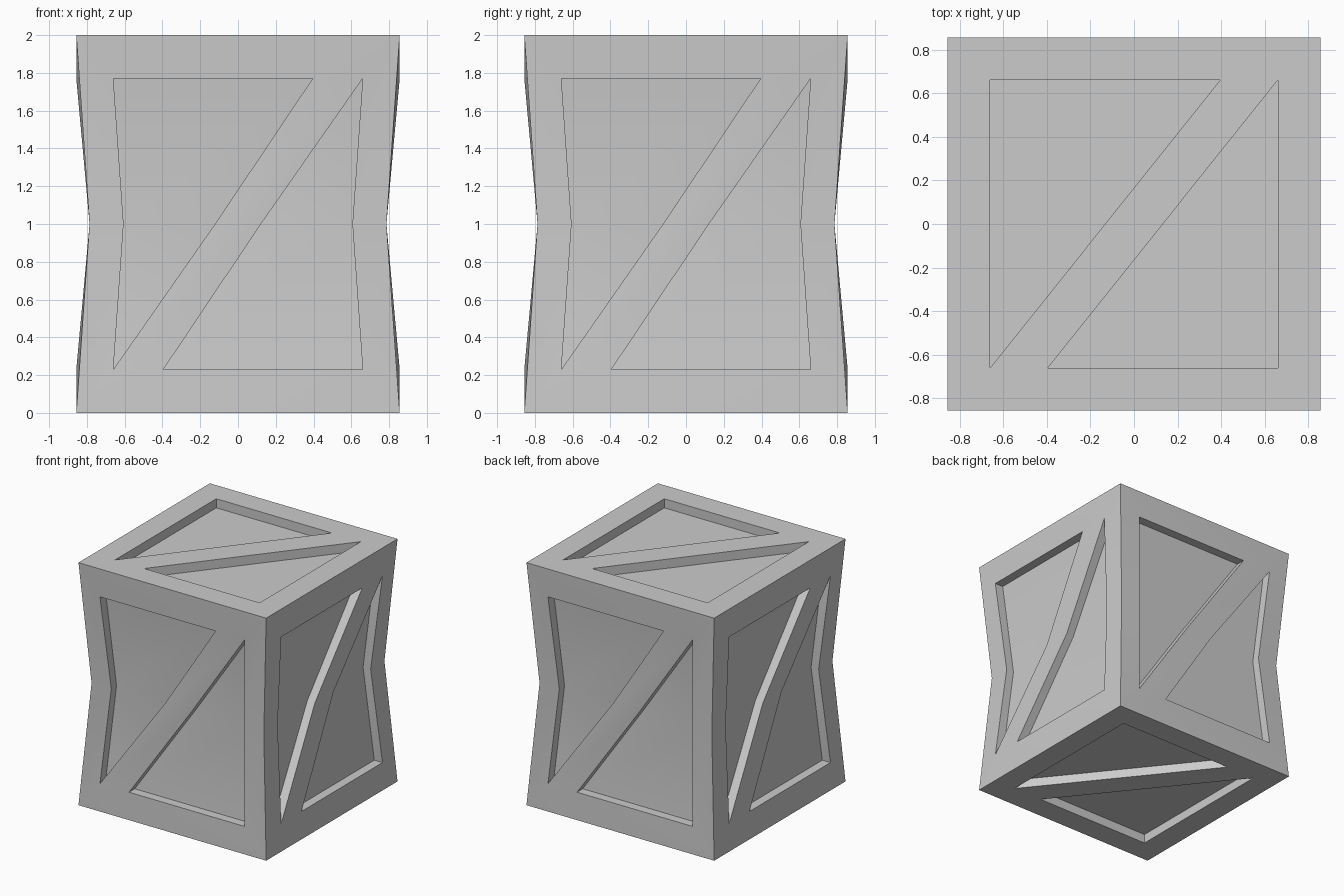
import bpy, bmesh, math
from mathutils import Matrix, Vector

if "Cube" in bpy.data.objects:
    bpy.data.objects.remove(bpy.data.objects["Cube"])

HALF = 0.856     # half width at top and bottom
INNER = 0.66     # half width of the framed area
SHORT = 0.395    # where the diagonal brace meets the frame
DEPTH = 0.075    # recess depth
PINCH = 0.918    # waist scale at mid height

bm = bmesh.new()


def panel(matrix, outer_v, inner_v, waist):
    """One crate side: frame, diagonal brace and two recessed triangles."""
    mid = (SHORT - INNER) / 2
    pts = {
        "TL": (-HALF, outer_v), "TR": (HALF, outer_v),
        "ML": (-HALF, 0), "MR": (HALF, 0),
        "a0": (-INNER, inner_v), "a1": (SHORT, inner_v),
        "aL": (-INNER, 0), "aH": (mid, 0),
        "b0": (INNER, inner_v), "bR": (INNER, 0), "bH": (-mid, 0),
    }
    frame = ["ML aL a0 TL", "TL a0 a1 b0 TR", "aH bH b0 a1", "bR MR TR b0"]
    floors = ["aL aH a1 a0", "bH bR b0"]
    walls = ["aL a0", "a0 a1", "a1 aH", "bR b0", "b0 bH"]

    # the lower half is the upper half turned by 180 degrees
    for s in (1, -1):
        def vert(name, depth=0.0):
            u, v = pts[name]
            p = matrix @ Vector((s * u, depth - (HALF if waist else 1.0), s * v))
            if waist and v == 0:
                p.x *= PINCH
                p.y *= PINCH
            return bm.verts.new(p)

        for f in frame:
            bm.faces.new([vert(n) for n in f.split()])
        for f in floors:
            bm.faces.new([vert(n, DEPTH) for n in f.split()])
        for w in walls:
            p, q = w.split()
            bm.faces.new([vert(p), vert(q), vert(q, DEPTH), vert(p, DEPTH)])


# four pinched sides, then the flat top and bottom
for k in range(4):
    panel(Matrix.Rotation(k * math.pi / 2, 3, 'Z'), 1.0, 0.77, True)
for sign in (-1, 1):
    panel(Matrix.Rotation(sign * math.pi / 2, 3, 'X'), HALF, INNER, False)

bmesh.ops.remove_doubles(bm, verts=bm.verts, dist=0.0005)
bmesh.ops.recalc_face_normals(bm, faces=bm.faces)
bmesh.ops.translate(bm, verts=bm.verts, vec=(0, 0, 1))

mesh = bpy.data.meshes.new("crate")
bm.to_mesh(mesh)
bm.free()
crate = bpy.data.objects.new("crate", mesh)
bpy.context.collection.objects.link(crate)

grey = bpy.data.materials.new("light grey")
grey.diffuse_color = (0.6, 0.6, 0.6, 1)
grey.use_nodes = True
grey.node_tree.nodes["Principled BSDF"].inputs["Base Color"].default_value = grey.diffuse_color
mesh.materials.append(grey)

bpy.context.view_layer.objects.active = crate
crate.select_set(True)
bpy.ops.object.shade_smooth_by_angle(angle=math.radians(30))
